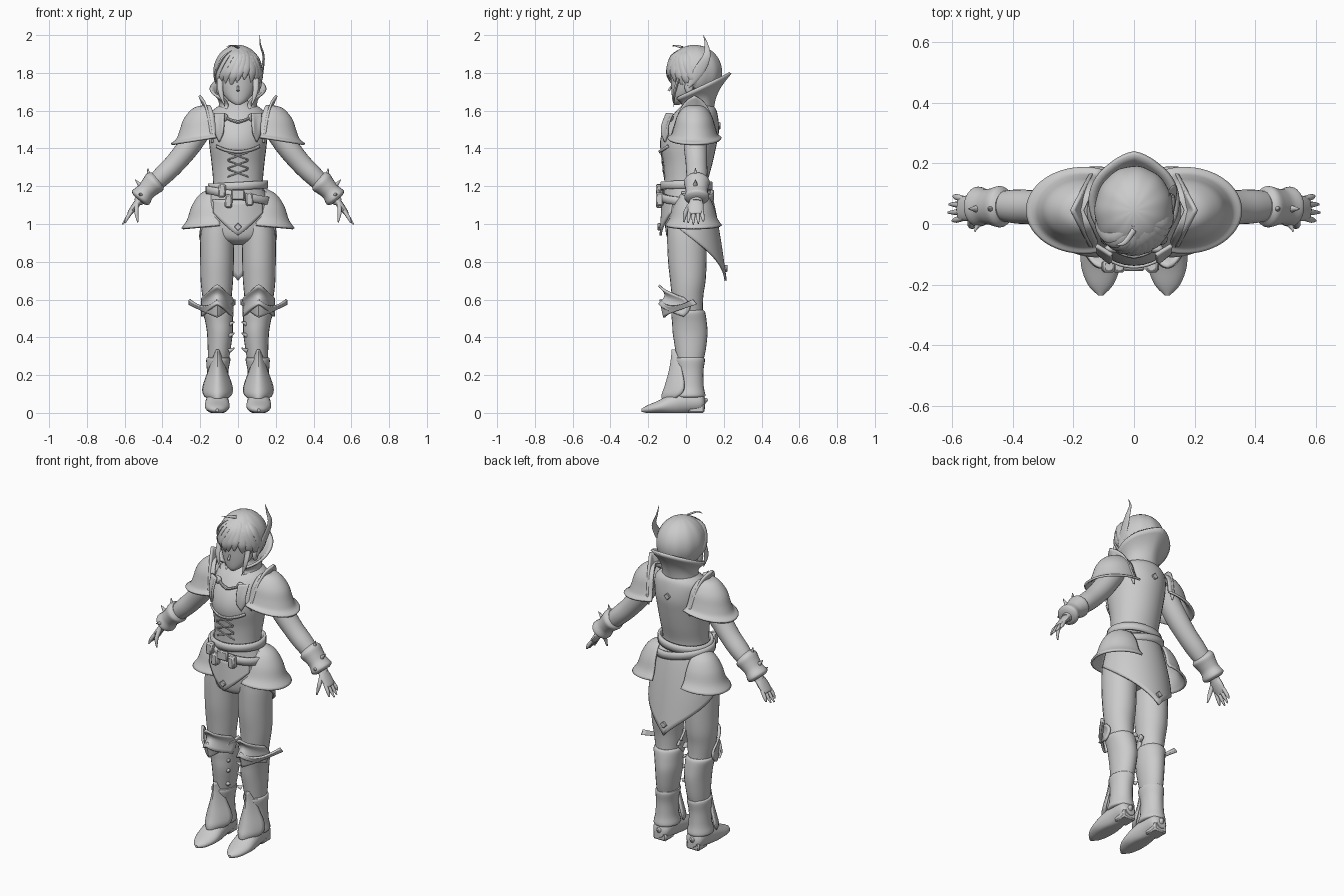
import bpy, bmesh, math
from mathutils import Vector as V
from math import sin, cos, pi, radians

cube = bpy.data.objects.get("Cube")
if cube:
    bpy.data.objects.remove(cube, do_unlink=True)

GREY = 0.6
mat = bpy.data.materials.new("plain grey")
mat.use_nodes = True
mat.diffuse_color = (GREY, GREY, GREY, 1)
mat.node_tree.nodes["Principled BSDF"].inputs["Base Color"].default_value = (GREY, GREY, GREY, 1)
X, Y, Z = V((1, 0, 0)), V((0, 1, 0)), V((0, 0, 1))


def finish(name, bm, mirror=False, thick=0.0, bevel=0.0):
    bmesh.ops.remove_doubles(bm, verts=bm.verts, dist=1e-5)
    bmesh.ops.recalc_face_normals(bm, faces=bm.faces)
    me = bpy.data.meshes.new(name)
    bm.to_mesh(me)
    bm.free()
    ob = bpy.data.objects.new(name, me)
    bpy.context.collection.objects.link(ob)
    me.materials.append(mat)
    if thick:
        ob.modifiers.new("Thickness", "SOLIDIFY").thickness = thick
        ob.modifiers["Thickness"].offset = 0
    if bevel:
        ob.modifiers.new("Bevel", "BEVEL").width = bevel
    if mirror:
        ob.modifiers.new("Mirror", "MIRROR")
    bpy.ops.object.select_all(action="DESELECT")
    ob.select_set(True)
    bpy.context.view_layer.objects.active = ob
    bpy.ops.object.shade_smooth_by_angle(angle=radians(42))
    return ob


def spline(pts, sub=4):
    """Catmull-Rom interpolation of equal-length tuples."""
    p = [V(q) for q in pts]
    p = [p[0] * 2 - p[1]] + p + [p[-1] * 2 - p[-2]]
    out = []
    for a, b, c, d in zip(p, p[1:], p[2:], p[3:]):
        for i in range(sub):
            t = i / sub
            out.append(0.5 * (b * 2 + (c - a) * t + (a * 2 - b * 5 + c * 4 - d) * t * t
                              + (b * 3 - a - c * 3 + d) * t ** 3))
    return out + [p[-2]]


def loft(name, rings, side=X, axis=None, n=24, mirror=False, floor=False, sub=4):
    """Closed tube through rings (x, y, z, radius along side, other radius)."""
    bm = bmesh.new()
    pts = spline(rings, sub)
    loops = []
    for i, q in enumerate(pts):
        c = V(q[:3])
        t = axis or V(pts[min(i + 1, len(pts) - 1)][:3]) - V(pts[max(i - 1, 0)][:3])
        t = t.normalized()
        s = (side - t * side.dot(t)).normalized()
        o = t.cross(s)
        ring = []
        for k in range(n):
            a = 2 * pi * k / n
            co = c + s * (max(q[3], .001) * cos(a)) + o * (max(q[4], .001) * sin(a))
            if floor:
                co.z = max(co.z, 0)
            ring.append(bm.verts.new(co))
        loops.append(ring)
    for r, s in zip(loops, loops[1:]):
        for k in range(n):
            bm.faces.new((r[k], r[(k + 1) % n], s[(k + 1) % n], s[k]))
    bm.faces.new(loops[0])
    bm.faces.new(loops[-1])
    return finish(name, bm, mirror)


def shell(name, f, u0=-1, u1=1, nu=24, nv=10, mirror=False, thick=0.012):
    """Thick sheet from f(u, v), v running from 0 to 1."""
    bm = bmesh.new()
    g = [[bm.verts.new(f(u0 + (u1 - u0) * i / nu, j / nv)) for i in range(nu + 1)] for j in range(nv + 1)]
    for a, b in zip(g, g[1:]):
        for i in range(nu):
            bm.faces.new((a[i], a[i + 1], b[i + 1], b[i]))
    return finish(name, bm, mirror, thick)


def solid(name, kind, loc, size, mirror=False, tilt=0, bevel=0.0):
    bm = bmesh.new()
    if kind == "box":
        bmesh.ops.create_cube(bm, size=1)
    else:
        bmesh.ops.create_uvsphere(bm, u_segments=24, v_segments=14, radius=.5)
    bmesh.ops.scale(bm, vec=size, verts=bm.verts)
    for v in bm.verts:
        x, z = v.co.x, v.co.z
        v.co.x, v.co.z = x * cos(tilt) - z * sin(tilt), x * sin(tilt) + z * cos(tilt)
    bmesh.ops.translate(bm, vec=loc, verts=bm.verts)
    return finish(name, bm, mirror, bevel=bevel)


def rod(name, a, b, r, r2=None, mirror=False):
    r2 = r if r2 is None else r2
    side = X if abs(b[0] - a[0]) < .02 else Y
    return loft(name, [(*a, r, r), (*b, r2, r2)], side, n=10, mirror=mirror, sub=1)


def sample(profile, t):
    k = min(int(t * (len(profile) - 1)), len(profile) - 2)
    return V(profile[k]).lerp(V(profile[k + 1]), t * (len(profile) - 1) - k)


# Torso, neck, pelvis
loft("torso", [(0, 0, 1.15, .14, .12), (0, 0, 1.22, .132, .115), (0, .01, 1.32, .14, .13),
               (0, .012, 1.42, .152, .15), (0, .028, 1.5, .157, .147), (0, .05, 1.58, .15, .117),
               (0, .06, 1.62, .11, .09), (0, .05, 1.65, .055, .055), (0, .03, 1.71, .045, .045)], axis=Z, n=32)
loft("pelvis", [(0, 0, 1.18, .14, .115), (0, .005, 1.08, .175, .12), (0, .005, .98, .185, .115),
                (0, .005, .92, .14, .1), (0, .005, .89, .04, .05)], axis=-Z, n=32)

# Head, ears, nose
loft("head", [(0, -.05, 1.63, .012, .012), (0, -.035, 1.65, .045, .036), (0, -.008, 1.69, .08, .068),
              (0, .01, 1.75, .1, .09), (0, .02, 1.81, .105, .1), (0, .03, 1.88, .085, .085),
              (0, .03, 1.91, .02, .02)], axis=Z, n=32)
solid("ear", "ball", (.105, .015, 1.725), (.025, .045, .07), mirror=True)
rod("nose", (0, -.073, 1.735), (0, -.092, 1.705), .004, .007)

# Hair cap and locks
HC = V((0, .045, 1.805))


def scalp(az, el, k=1.0):
    return HC + V((.124 * sin(az) * cos(el), -.14 * cos(az) * cos(el), .137 * sin(el))) * k


def hair(u, v):
    low = -.75 + .85 * max(0, cos(u)) ** .7
    return scalp(u, pi / 2 + (low - pi / 2) * v, 1 + .012 * sin(u * 11) * v)


shell("hair_cap", hair, -pi, pi, 66, 16)
LOCKS = [(-95, -42), (-75, -38), (-56, -30), (-38, -27), (-20, -33), (-3, -24), (16, -18),
         (38, -25), (58, -33), (78, -40), (97, -42)]
for i, (az, el) in enumerate(LOCKS):
    a, e = radians(az), radians(el)
    s0 = radians(20 + az * .35)
    path = []
    for t, w in ((0, .012), (.35, .03), (.7, .027), (.9, .013), (1, .001)):
        p = scalp(s0 + (a - s0) * t ** .8, 1.25 + (e - 1.25) * t, 1.0)
        path.append((*p, w, w * .36))
    loft("hair_lock_%d" % i, path, V((cos(a), sin(a), 0)), n=10)
loft("side_lock", [(.095, -.04, 1.77, .016, .008), (.092, -.06, 1.7, .014, .008), (.07, -.065, 1.62, .001, .001)],
     n=10, mirror=True)
loft("crown_tuft", [(.0, -.02, 1.935, .01, .006), (-.03, -.06, 1.945, .008, .004), (-.06, -.07, 1.94, .001, .001)], Y, n=8)
loft("feather", [(.118, .01, 1.72, .004, .004), (.122, .035, 1.76, .02, .006), (.13, .075, 1.82, .028, .007),
                 (.135, .11, 1.89, .02, .006), (.118, .108, 1.95, .009, .004), (.115, .092, 2.0, .001, .001)], Y, n=12)

# High swept collar with a point at the back


def collar(u, v):
    peak = max(0, 1 - abs(u) / .6) * .018
    low = V((.098 * sin(u), .05 + .09 * cos(u), 1.605))
    top = V((.146 * sin(u), .072 + .145 * cos(u) + peak, 1.722 + .067 * cos(u) + peak * .6))
    return low.lerp(top, v) - V((sin(u), cos(u), 0)) * .022 * sin(pi * v)


shell("collar", collar, -2.55, 2.55, 40, 8, thick=.014)

# Domed shoulder and hip plates with flared rims


def dome(cx, cy, rx, ry, profile, lift):
    prof = spline(profile)

    def f(u, v):
        r, z = sample(prof, v)
        return V((cx + rx * r * cos(u), cy + ry * r * sin(u), z + lift * v * (1 - cos(u))))
    return f


shell("shoulder_plate", dome(.165, .045, .188, .14, [(0, 1.625), (.35, 1.61), (.62, 1.555), (.74, 1.49),
      (.84, 1.445), (1, 1.422)], .03), -1.9, 1.9, 36, 20, True)
shell("hip_plate", dome(.125, .04, .17, .145, [(.1, 1.185), (.45, 1.15), (.68, 1.09), (.82, 1.02), (1, .975)], .015),
      -1.75, 1.75, 36, 16, True)


def crest(u, v):
    b = abs(u)
    low = V((.17 - .035 * b, .045 + .115 * u, 1.6 - .17 * b * b))
    return low.lerp(V((.205 - .065 * b, .045 + .125 * u, 1.68 - .06 * b - .16 * b ** 3)), v)


shell("shoulder_crest", crest, nv=5, mirror=True)


# Front and back skirt plates
def front_plate(u, v):
    b = abs(u)
    return V((.13 * u, -.122 - .012 * v + .055 * u * u, 1.13 + (.94 + .12 * b ** 1.2 - 1.13) * v))


def back_plate(u, v):
    b = abs(u) / 1.75
    low = .70 + .27 * b ** .85
    d = (1.17 - low) / .47 * v
    return V(((.145 + .06 * sin(pi / 2 * min(1, d * 1.5))) * sin(u), (.125 + .085 * d ** .75) * cos(u), 1.17 + (low - 1.17) * v))


shell("front_skirt_plate", front_plate, nv=6)
shell("back_skirt_plate", back_plate, -1.75, 1.75, 36, 14)
for nm, p in (("front", (0, -.143, .985)), ("back", (0, .212, .765)), ("upper_back", (0, .176, 1.52))):
    solid(nm + "_diamond", "box", p, (.03, .014, .03), tilt=pi / 4, bevel=.003)


# Belts, buckle, pouches
def belt(z, tilt, rx, ry):
    return lambda u, v: V((rx * sin(u), .003 - ry * cos(u), z + tilt * sin(u) + .042 * v))


shell("waist_belt", belt(1.18, .008, .15, .13), -pi, pi, 48, 2, thick=.016)
shell("hip_belt", belt(1.13, -.03, .162, .137), -pi, pi, 48, 2, thick=.018)
solid("buckle", "box", (0, -.145, 1.155), (.07, .02, .055), bevel=.006)
for x, z in ((-.085, 1.175), (-.05, 1.12), (.06, 1.13)):
    solid("belt_pouch", "box", (x, -.14, z), (.04, .04, .07), tilt=x, bevel=.008)

# Chest laces, lapels, brooches, throat chain
for i in range(3):
    z = 1.25 + .045 * i
    y = -.122 - .12 * (z - 1.25)
    for s in (-1, 1):
        rod("chest_lace", (-.055 * s, y + .008, z), (.055 * s, y, z + .04), .004)
shell("chest_lapel", lambda u, v: V((.098 + .026 * u * (1 - .3 * v), -.085 - .028 * sin(v * 2) + .016 * u,
                                    1.585 - (.15 - .04 * abs(u)) * v)), nu=8, mirror=True)
shell("chest_seam", lambda u, v: V((.115 * u, -.137 + .045 * u * u - .006 * v, 1.375 + .03 * u * u + .014 * v)), nv=2, thick=.008)
solid("brooch", "ball", (.075, -.082, 1.565), (.045, .03, .045), True)
loft("throat_chain", [(.07, -.08, 1.565, .008, .008), (.035, -.098, 1.55, .008, .008), (0, -.105, 1.54, .01, .01)],
     Z, n=8, mirror=True)

# Arms, cuffs, hands
loft("arm", [(.16, .05, 1.56, .06, .06), (.25, .05, 1.425, .062, .06), (.33, .055, 1.325, .057, .055),
             (.4, .058, 1.255, .055, .052), (.47, .06, 1.185, .04, .04), (.53, .055, 1.115, .03, .025)], Y, mirror=True)
loft("cuff", [(.425, .057, 1.235, .05, .05), (.44, .057, 1.222, .068, .062), (.465, .057, 1.197, .062, .055),
              (.49, .057, 1.17, .058, .05), (.515, .057, 1.14, .066, .058), (.525, .057, 1.128, .045, .04)], Y, mirror=True)
rod("cuff_spike", (.465, .05, 1.22), (.478, .05, 1.295), .022, .002, True)
rod("cuff_spike", (.495, .05, 1.18), (.545, .05, 1.235), .022, .002, True)
rod("cuff_spike", (.505, .02, 1.15), (.525, -.025, 1.16), .018, .002, True)
loft("palm", [(.515, .055, 1.135, .03, .02), (.545, .052, 1.095, .042, .018), (.572, .05, 1.06, .038, .013),
              (.578, .05, 1.052, .03, .008)], Y, n=16, mirror=True)
for k, tip in enumerate(((.598, 1.006), (.612, .998), (.609, 1.003), (.595, 1.015))):
    y = .02 + .021 * k
    loft("finger", [(.562, y, 1.07, .01, .01), (.585, y + .004 * (k - 1.5), 1.035, .01, .01),
                    (tip[0], y + .006 * (k - 1.5), tip[1], .004, .004)], Y, n=10, mirror=True)
loft("thumb", [(.535, .025, 1.105, .014, .012), (.538, -.002, 1.06, .012, .011), (.53, -.012, 1.01, .004, .004)],
     Y, n=10, mirror=True)

# Legs, boots, ankle cuffs, feet
loft("leg", [(.105, .005, 1.0, .088, .105), (.11, .005, .92, .09, .105), (.111, .007, .8, .089, .102),
             (.112, .01, .7, .086, .094), (.111, .008, .62, .078, .084), (.106, .01, .53, .068, .08),
             (.1, .02, .45, .065, .085)], axis=-Z, mirror=True)
loft("boot", [(.106, .012, .545, .066, .08), (.106, .012, .53, .078, .09), (.1, .018, .48, .073, .092),
              (.096, .022, .42, .068, .092), (.1, .024, .33, .06, .08), (.105, .022, .25, .052, .066),
              (.108, .025, .15, .05, .062), (.11, .025, .06, .055, .07)], axis=-Z, mirror=True)
loft("ankle_cuff", [(.104, .02, .295, .05, .06), (.104, .02, .285, .064, .08), (.108, .022, .22, .057, .07),
                    (.11, .022, .14, .06, .072), (.11, .02, .09, .07, .082), (.11, .02, .08, .05, .06)], axis=-Z, mirror=True)
loft("shoe", [(.11, .1, .05, .03, .03), (.11, .075, .06, .052, .055), (.11, .0, .06, .058, .065),
              (.11, -.07, .048, .064, .06), (.11, -.14, .032, .064, .036), (.11, -.2, .02, .042, .022),
              (.11, -.236, .014, .008, .008)], X, -Y, mirror=True, floor=True)
solid("shoe_heel", "box", (.11, .055, .025), (.085, .085, .05), True, bevel=.008)
rod("heel_spur", (.11, .06, .05), (.11, .115, .072), .04, .006, True)
for z in (.33, .41, .47):
    rod("boot_clasp", (.045, -.03, z), (.02, -.045, z + .012), .012, .004, True)


# Teardrop shin guard and knee armour
GUARD = spline([(.002, .335, -.07), (.025, .28, -.075), (.05, .21, -.088), (.074, .14, -.108),
                (.072, .1, -.122), (.045, .075, -.125)])


def shin(u, v):
    w, z, y = sample(GUARD, v)
    return V((.108 + w * u, y + 1.2 * w * u * u + .01 * abs(u), z))


def knee_wing(u, v):
    b = abs(u)
    return V((.11 + (.148 if u > 0 else .092) * u, -.135 + .17 * b ** 1.4 + .02 * v,
              (.6 - .035 * sin(pi * b)) * (1 - v) + (.505 + .07 * b) * v))


def knee_cap(u, v):
    return V((.11 + .08 * u, -.143 + .13 * u * u + .035 * sin(pi * v), .675 - .065 * abs(u) ** 1.3 - .1 * v))


shell("shin_guard", shin, nu=16, nv=20, mirror=True)
shell("knee_wing", knee_wing, nv=6, mirror=True)
shell("knee_cap", knee_cap, nv=8, mirror=True)
